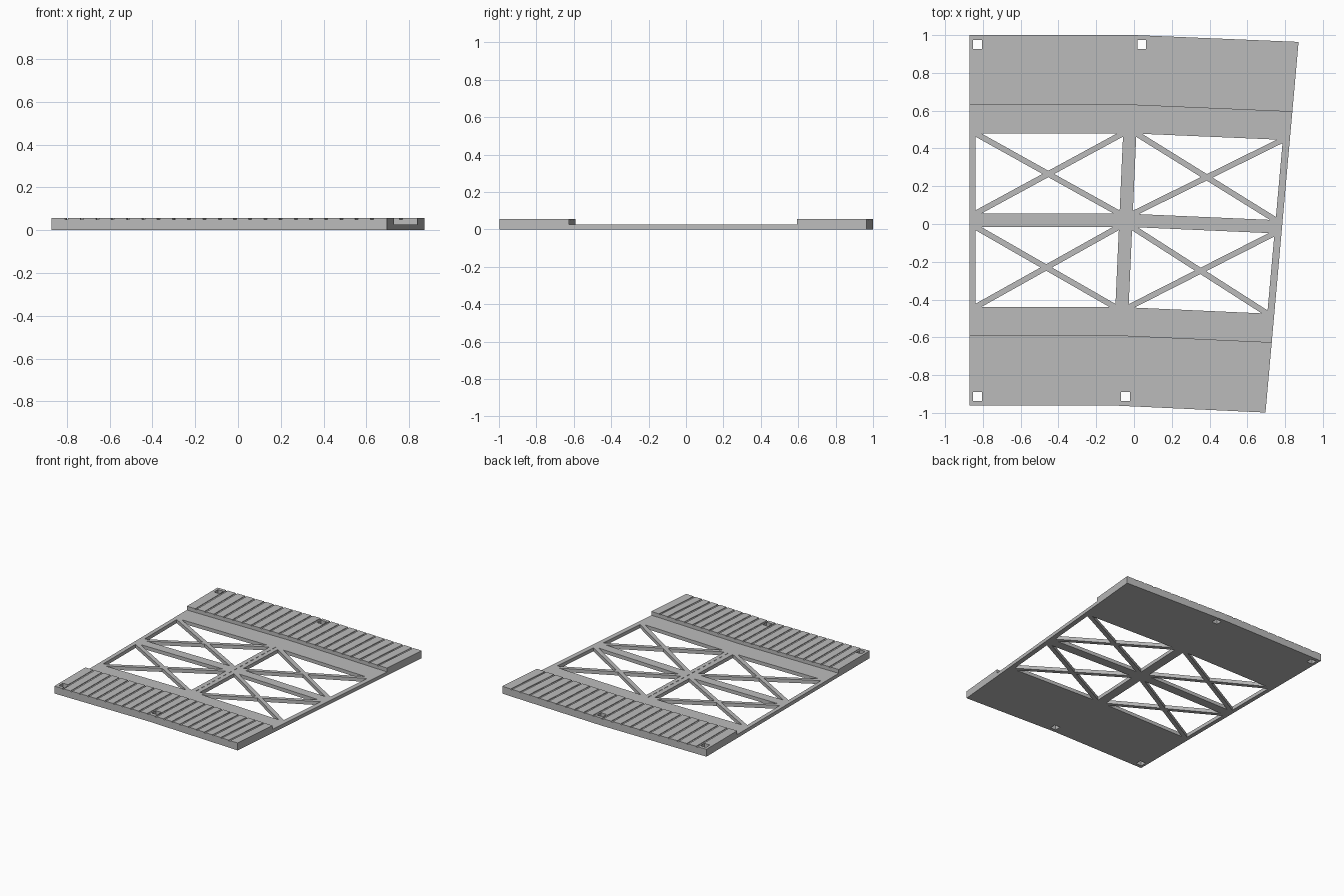
import bpy
import bmesh
from mathutils import Vector

cube = bpy.data.objects.get("Cube")
if cube:
    bpy.data.objects.remove(cube, do_unlink=True)

FRAME_TOP, DECK_TOP = 0.027, 0.056
LEFT_X = -0.872

grey = bpy.data.materials.new("plain_grey")
grey.use_nodes = True
colour = (0.5, 0.5, 0.5, 1)
grey.diffuse_color = colour
grey.node_tree.nodes["Principled BSDF"].inputs["Base Color"].default_value = colour


def seam_x(v):
    return -0.042 + 0.0447 * v


def end_x(v):
    return 0.782 + 0.0893 * v


def point(u, v, shift=0.0):
    """u: -1 straight end, 0 seam, 1 bent end; v: distance across the span."""
    if u <= 0:
        return Vector((seam_x(v) + u * (seam_x(v) - LEFT_X) + shift, v))
    x = seam_x(v) + u * (end_x(v) - seam_x(v)) + shift
    along = (x - seam_x(v)) / (end_x(v) - seam_x(v))
    return Vector((x, v - 0.036 * along))


def bent_strip(v0, v1):
    return [point(u, v0) for u in (-1, 0, 1)] + [point(u, v1) for u in (1, 0, -1)]


def rectangle(x, y, w, h):
    return [Vector((x + i * w / 2, y + j * h / 2))
            for i, j in ((-1, -1), (1, -1), (1, 1), (-1, 1))]


def prisms(name, shapes):
    """One object made of upright prisms, each (outline, bottom, top)."""
    bm = bmesh.new()
    for outline, z0, z1 in shapes:
        low = [bm.verts.new((p.x, p.y, z0)) for p in outline]
        high = [bm.verts.new((p.x, p.y, z1)) for p in outline]
        bm.faces.new(low[::-1])
        bm.faces.new(high)
        for i in range(len(low)):
            j = (i + 1) % len(low)
            bm.faces.new((low[i], low[j], high[j], high[i]))
    bmesh.ops.recalc_face_normals(bm, faces=bm.faces[:])
    mesh = bpy.data.meshes.new(name)
    bm.to_mesh(mesh)
    bm.free()
    mesh.materials.append(grey)
    obj = bpy.data.objects.new(name, mesh)
    bpy.context.collection.objects.link(obj)
    return obj


def cut(obj, shapes):
    cutter = prisms(obj.name + "_cutter", shapes)
    cutter.hide_render = True
    mod = obj.modifiers.new("cut", "BOOLEAN")
    mod.operation = "DIFFERENCE"
    mod.solver = "EXACT"
    mod.use_self = True
    mod.object = cutter
    bpy.context.view_layer.objects.active = obj
    bpy.ops.object.modifier_apply(modifier=mod.name)
    bpy.data.objects.remove(cutter, do_unlink=True)


def brace_openings(corners, half_width=0.015):
    """Four triangles that leave a crossed pair of braces in a bay."""
    a, b, c, d = corners
    r, s = c - a, d - b
    centre = a + r * ((b - a).cross(s) / r.cross(s))
    triangles = []
    for i in range(4):
        p, q = corners[i], corners[(i + 1) % 4]
        edge = q - p
        along = edge.normalized()
        trim_p = half_width / abs(along.cross((centre - p).normalized()))
        trim_q = half_width / abs(along.cross((centre - q).normalized()))
        scale = (edge.length - trim_p - trim_q) / edge.length
        start = p + along * trim_p
        triangles.append([start, q - along * trim_q, start + (centre - p) * scale])
    return triangles


# Low open frame with four cross-braced bays
frame = prisms("braced_frame", [(bent_strip(-0.59, 0.63), 0, FRAME_TOP)])
openings = []
for v0, v1 in ((-0.44, -0.015), (0.055, 0.48)):
    for u0, s0, u1, s1 in ((-1, 0.032, 0, -0.037), (0, 0.033, 1, -0.037)):
        # u just above zero makes the inner corners follow the bent half
        u0 = u0 or 1e-6
        bay = [point(u0, v0, s0), point(u1, v0, s1), point(u1, v1, s1), point(u0, v1, s0)]
        openings += [(t, -0.1, 0.1) for t in brace_openings(bay)]

# Row of short slots along the seam of the middle beam
for i in range(15):
    v = -0.42 + i * 0.062
    slot = [point(0, v, -0.003), point(0, v, 0.003),
            point(0, v + 0.036, 0.003), point(0, v + 0.036, -0.003)]
    openings.append((slot, FRAME_TOP - 0.003, 0.1))
cut(frame, openings)

# Raised plank decks with square post holes
PLANKS, GROOVE = 11, 0.007
for name, v0, v1, hole_y, holes in (
        ("front_deck", -0.962, -0.59, -0.913, (-0.828, -0.045)),
        ("back_deck", 0.63, 1.0, 0.951, (-0.828, 0.041))):
    deck = prisms(name, [(bent_strip(v0, v1), 0, DECK_TOP)])
    grooves = []
    for i in range(1 - PLANKS, PLANKS):
        u = i / PLANKS
        lo, hi = v0 - 0.05, v1 + 0.05
        grooves.append(([point(u, lo, -GROOVE), point(u, lo, GROOVE),
                         point(u, hi, GROOVE), point(u, hi, -GROOVE)],
                        DECK_TOP - 0.005, 0.1))
    cut(deck, grooves)
    cut(deck, [(rectangle(x, hole_y, 0.047, 0.047), -0.1, 0.2) for x in holes])
